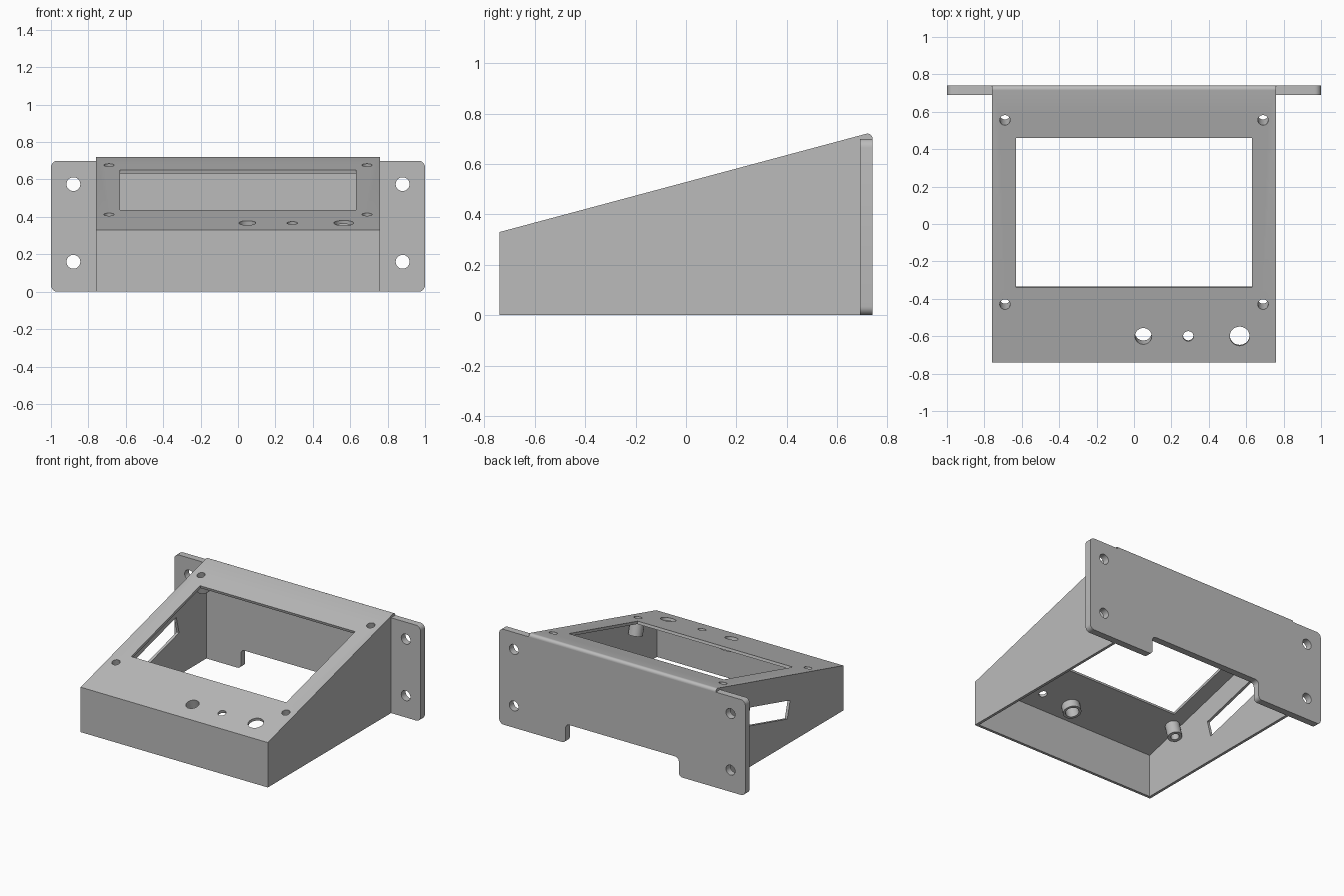
import bpy, bmesh, math
from mathutils import Matrix, Vector

cube = bpy.data.objects.get("Cube")
if cube:
    bpy.data.objects.remove(cube, do_unlink=True)

TILT = math.radians(15)
HALF_W, HALF_D, FRONT_H = 0.76, 0.74, 0.33
WALL, PLATE = 0.02, 0.05

grey = bpy.data.materials.new("matte grey")
grey.use_nodes = True
grey.diffuse_color = (0.5, 0.5, 0.5, 1)
grey.node_tree.nodes["Principled BSDF"].inputs["Base Color"].default_value = (0.5, 0.5, 0.5, 1)


def slope_z(y):
    return FRONT_H + math.tan(TILT) * (y + HALF_D)


def rounded(points, steps=6):
    """Round every corner given as (u, v, radius) with an arc."""
    out = []
    for i, (u, v, r) in enumerate(points):
        c = Vector((u, v))
        if not r:
            out.append(c)
            continue
        a = (Vector(points[i - 1][:2]) - c).normalized()
        b = (Vector(points[(i + 1) % len(points)][:2]) - c).normalized()
        half = a.angle(b) / 2
        centre = c + (a + b).normalized() * r / math.sin(half)
        start = c + a * r / math.tan(half) - centre
        end = c + b * r / math.tan(half) - centre
        sweep = start.angle_signed(end)
        for k in range(steps + 1):
            out.append(centre + Matrix.Rotation(-sweep * k / steps, 2) @ start)
    return out


def finish(name, bm):
    bmesh.ops.recalc_face_normals(bm, faces=bm.faces)
    mesh = bpy.data.meshes.new(name)
    bm.to_mesh(mesh)
    bm.free()
    mesh.materials.append(grey)
    ob = bpy.data.objects.new(name, mesh)
    bpy.context.collection.objects.link(ob)
    return ob


def prism(name, profile, axis, lo, hi):
    """Extrude a 2D profile along x (profile is y, z) or y (profile is x, z)."""
    place = (lambda p, t: (t, p[0], p[1])) if axis == "x" else (lambda p, t: (p[0], t, p[1]))
    bm = bmesh.new()
    face = bm.faces.new([bm.verts.new(place(p, lo)) for p in profile])
    new = bmesh.ops.extrude_face_region(bm, geom=[face])["geom"]
    shift = Vector(place((0, 0), hi - lo))
    bmesh.ops.translate(bm, vec=shift, verts=[g for g in new if isinstance(g, bmesh.types.BMVert)])
    return finish(name, bm)


def block(name, size, matrix):
    bm = bmesh.new()
    bmesh.ops.create_cube(bm, size=1, matrix=matrix @ Matrix.Diagonal((*size, 1)))
    return finish(name, bm)


def rod(name, radius, lo, hi, matrix, sides=32):
    bm = bmesh.new()
    bmesh.ops.create_cone(bm, cap_ends=True, segments=sides, radius1=radius, radius2=radius,
                          depth=hi - lo, matrix=matrix @ Matrix.Translation((0, 0, (lo + hi) / 2)))
    return finish(name, bm)


def on_slope(x, y):
    return Matrix.Translation((x, y, slope_z(y))) @ Matrix.Rotation(TILT, 4, "X")


def combine(target, tool, operation):
    mod = target.modifiers.new("combine", "BOOLEAN")
    mod.operation, mod.object, mod.solver = operation, tool, "EXACT"
    bpy.context.view_layer.objects.active = target
    bpy.ops.object.modifier_apply(modifier=mod.name)
    bpy.data.objects.remove(tool, do_unlink=True)


# Wedge housing with a rounded top back edge
case = prism("sloped_enclosure", rounded([
    (-HALF_D, 0, 0), (HALF_D, 0, 0), (HALF_D, slope_z(HALF_D), 0.02), (-HALF_D, FRONT_H, 0)]),
    "x", -HALF_W, HALF_W)

# Hollow interior, open at the bottom
drop = WALL / math.cos(TILT)
y0, y1 = -HALF_D + WALL, HALF_D - PLATE
combine(case, prism("cavity", [(y0, -0.1), (y1, -0.1), (y1, slope_z(y1) - drop),
                               (y0, slope_z(y0) - drop)],
                    "x", -HALF_W + WALL, HALF_W - WALL), "DIFFERENCE")

# Wall mounting plate with rounded corners
combine(case, prism("mounting_plate", rounded([
    (-1, 0, 0.035), (1, 0, 0.035), (1, 0.7, 0.035), (-1, 0.7, 0.035)]),
    "y", HALF_D - PLATE, HALF_D), "UNION")

# Cable notch at the bottom of the plate
combine(case, prism("cable_notch", rounded([
    (-0.55, -0.1, 0), (-0.55, -0.001, 0), (-0.46, -0.001, 0.03), (-0.46, 0.14, 0.03),
    (0.46, 0.14, 0.03), (0.46, -0.001, 0.03), (0.55, -0.001, 0), (0.55, -0.1, 0)]),
    "y", 0.66, 0.8), "DIFFERENCE")

# Bosses under the sloped panel: x, y, outer radius, depth
corners = [(x, y) for x in (-0.69, 0.69) for y in (-0.43, 0.555)]
bosses = [(x, y, 0.049, 0.12) for x, y in corners] + [(0.05, -0.6, 0.062, 0.08)]
for x, y, r, depth in bosses:
    combine(case, rod("boss", r, -depth, -WALL / 2, on_slope(x, y)), "UNION")

# Holes through the sloped panel: x, y, radius
holes = [(x, y, 0.028) for x, y in corners]
holes += [(0.05, -0.6, 0.045), (0.29, -0.6, 0.028), (0.565, -0.6, 0.053)]
for x, y, r in holes:
    combine(case, rod("hole", r, -0.15, 0.05, on_slope(x, y)), "DIFFERENCE")

# Screw holes in the plate ears
for x in (-0.88, 0.88):
    for z in (0.16, 0.575):
        spot = Matrix.Translation((x, HALF_D, z)) @ Matrix.Rotation(math.pi / 2, 4, "X")
        combine(case, rod("ear_hole", 0.037, -0.1, 0.1, spot), "DIFFERENCE")

# Display opening in the panel
combine(case, block("display_opening", (1.26, 0.8 / math.cos(TILT), 0.1), on_slope(0, 0.06)),
        "DIFFERENCE")

# Tilted slot in one side wall
slot = Matrix.Translation((-HALF_W, 0.125, 0.31)) @ Matrix.Rotation(TILT, 4, "X")
combine(case, block("side_slot", (0.1, 0.48, 0.13), slot), "DIFFERENCE")

# Smooth round parts, keep edges sharp
bpy.ops.object.select_all(action="DESELECT")
case.select_set(True)
bpy.context.view_layer.objects.active = case
bpy.ops.object.shade_smooth_by_angle(angle=math.radians(30))
